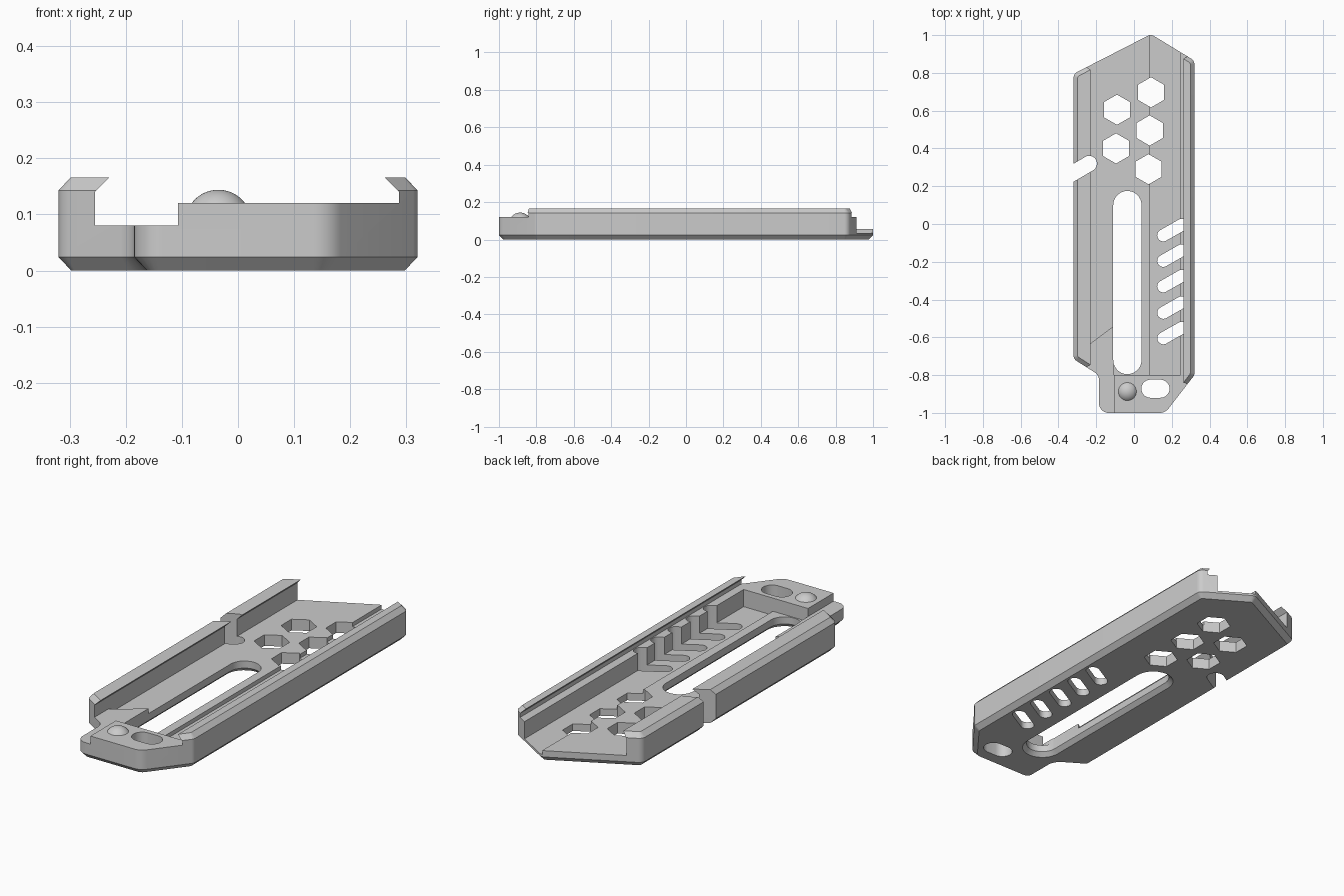
import bpy, bmesh, math
from mathutils import Vector

cube = bpy.data.objects.get("Cube")
if cube:
    bpy.data.objects.remove(cube, do_unlink=True)

grey = bpy.data.materials.new("plain_grey")
grey.use_nodes = True
colour = (0.6, 0.6, 0.6, 1)
grey.diffuse_color = colour
grey.node_tree.nodes["Principled BSDF"].inputs["Base Color"].default_value = colour


def make_object(name, bm):
    bmesh.ops.recalc_face_normals(bm, faces=bm.faces)
    mesh = bpy.data.meshes.new(name)
    bm.to_mesh(mesh)
    bm.free()
    mesh.materials.append(grey)
    obj = bpy.data.objects.new(name, mesh)
    bpy.context.collection.objects.link(obj)
    return obj


def loft(name, levels):
    """Solid through matching outlines, each given with its height."""
    bm = bmesh.new()
    rings = [[bm.verts.new((p[0], p[1], z)) for p in pts] for pts, z in levels]
    n = len(rings[0])
    for low, high in zip(rings, rings[1:]):
        for i in range(n):
            j = (i + 1) % n
            bm.faces.new((low[i], low[j], high[j], high[i]))
    bm.faces.new(rings[0][::-1])
    bm.faces.new(rings[-1])
    return make_object(name, bm)


def rounded(corners, steps=6):
    """Outline with each corner (x, y, radius) replaced by an arc."""
    out = []
    for i, (x, y, r) in enumerate(corners):
        p = Vector((x, y))
        a = (Vector(corners[i - 1][:2]) - p).normalized()
        b = (Vector(corners[(i + 1) % len(corners)][:2]) - p).normalized()
        half = a.angle(b) / 2
        centre = p + (a + b).normalized() * (r / math.sin(half))
        start = p + a * (r / math.tan(half)) - centre
        end = p + b * (r / math.tan(half)) - centre
        for k in range(steps + 1):
            out.append(centre + start.lerp(end, k / steps).normalized() * r)
    return out


def inset(pts, d):
    """Shrink a counter-clockwise outline by a distance."""
    out = []
    for i, p in enumerate(pts):
        a = (p - pts[i - 1]).normalized()
        b = (pts[(i + 1) % len(pts)] - p).normalized()
        na, nb = Vector((-a.y, a.x)), Vector((-b.y, b.x))
        out.append(p + (na + nb) * (d / (1 + na.dot(nb))))
    return out


def rect(x0, x1, y0, y1):
    return [(x0, y0), (x1, y0), (x1, y1), (x0, y1)]


def stadium(a, b, r, steps=14):
    """Slot outline around the line from a to b."""
    a, b = Vector(a), Vector(b)
    turn = math.atan2(b.y - a.y, b.x - a.x)
    pts = []
    for centre, first in ((b, turn - math.pi / 2), (a, turn + math.pi / 2)):
        for k in range(steps + 1):
            t = first + math.pi * k / steps
            pts.append(centre + Vector((math.cos(t), math.sin(t))) * r)
    return pts


def volume(mesh):
    bm = bmesh.new()
    bm.from_mesh(mesh)
    size = abs(bm.calc_volume())
    bm.free()
    return size


def cut(body, levels):
    """Subtract a loft, moving to the next solver if one gives a bad solid."""
    cutter = loft("cutter", levels)
    cutter.hide_render = True
    before = volume(body.data)
    mod = body.modifiers.new("cut", "BOOLEAN")
    mod.operation = "DIFFERENCE"
    mod.object = cutter
    for solver in ("EXACT", "MANIFOLD", "FLOAT"):
        mod.solver = solver
        bpy.context.view_layer.update()
        graph = bpy.context.evaluated_depsgraph_get()
        result = bpy.data.meshes.new_from_object(body.evaluated_get(graph))
        if 0.5 * before < volume(result) < 0.9999 * before:
            body.data = result
            break
    body.modifiers.remove(mod)
    bpy.data.objects.remove(cutter, do_unlink=True)


def drill(body, pts):
    cut(body, [(pts, -0.1), (pts, 0.3)])


# Body: chamfered outline at full rail height
outline = rounded([
    (-0.185, -1, 0.05), (0.165, -1, 0.06), (0.32, -0.8, 0.035), (0.32, 0.865, 0.035),
    (0.09, 1.005, 0.035), (-0.32, 0.795, 0.035), (-0.32, -0.715, 0.035), (-0.185, -0.8, 0.05)])
body = loft("channel_plate", [
    (inset(outline, 0.023), 0), (outline, 0.024), (outline, 0.143), (inset(outline, 0.022), 0.166)])

# Channel between the rails, narrowing under the slanted lips
cut(body, [(rect(-0.255, 0.287, -1.2, 1.2), 0.12), (rect(-0.255, 0.287, -1.2, 1.2), 0.14),
           (rect(-0.205, 0.237, -1.2, 1.2), 0.19)])

# Low step beside the front block
step = rect(-0.255, -0.107, -1.2, 1.2)
cut(body, [(step, 0.08), (step, 0.13)])

# Upper floor with slanted front edge, then lower floor beside the ledge
floor = [(-0.255, -0.65), (-0.107, -0.54), (-0.107, -0.8), (0.15, -0.8), (0.15, 1.2), (-0.255, 1.2)]
cut(body, [(floor, 0.055), (floor, 0.13)])
lower = rect(0.085, 0.245, -0.8, 1.2)
cut(body, [(lower, 0.035), (lower, 0.13)])

# Long slot with a chamfered underside
ends = ((-0.035, -0.72), (-0.035, 0.1))
cut(body, [(stadium(*ends, 0.105), -0.01), (stadium(*ends, 0.075), 0.02), (stadium(*ends, 0.075), 0.3)])

# Oblong hole in the front block and notch in the left-hand rail
drill(body, stadium((0.087, -0.872), (0.14, -0.872), 0.048))
drill(body, stadium((-0.45, 0.195), (-0.237, 0.32), 0.041))

# Slanted side vents, kept inside the rail
for y in (-0.06, -0.195, -0.33, -0.47, -0.605):
    vent = stadium((0.155, y), (0.252, y + 0.055), 0.032)
    cut(body, [(vent, -0.1), (vent, 0.13)])

# Hexagon holes
for x, y in ((0.09, 0.697), (-0.09, 0.605), (0.083, 0.495), (-0.095, 0.4), (0.077, 0.29)):
    drill(body, [(x + 0.08 * math.sin(k * math.pi / 3), y - 0.08 * math.cos(k * math.pi / 3))
                 for k in range(6)])

# Domed button on the front block
bm = bmesh.new()
bmesh.ops.create_uvsphere(bm, u_segments=40, v_segments=32, radius=0.0595)
bmesh.ops.translate(bm, verts=bm.verts, vec=(-0.035, -0.887, 0.0845))
bmesh.ops.bisect_plane(bm, geom=bm.verts[:] + bm.edges[:] + bm.faces[:], plane_co=(0, 0, 0.118),
                       plane_no=(0, 0, 1), clear_inner=True)
button = make_object("domed_button", bm)

# Smooth rounded walls, crisp edges
for obj in (body, button):
    bpy.ops.object.select_all(action="DESELECT")
    obj.select_set(True)
    bpy.context.view_layer.objects.active = obj
    bpy.ops.object.shade_smooth_by_angle(angle=math.radians(25))
